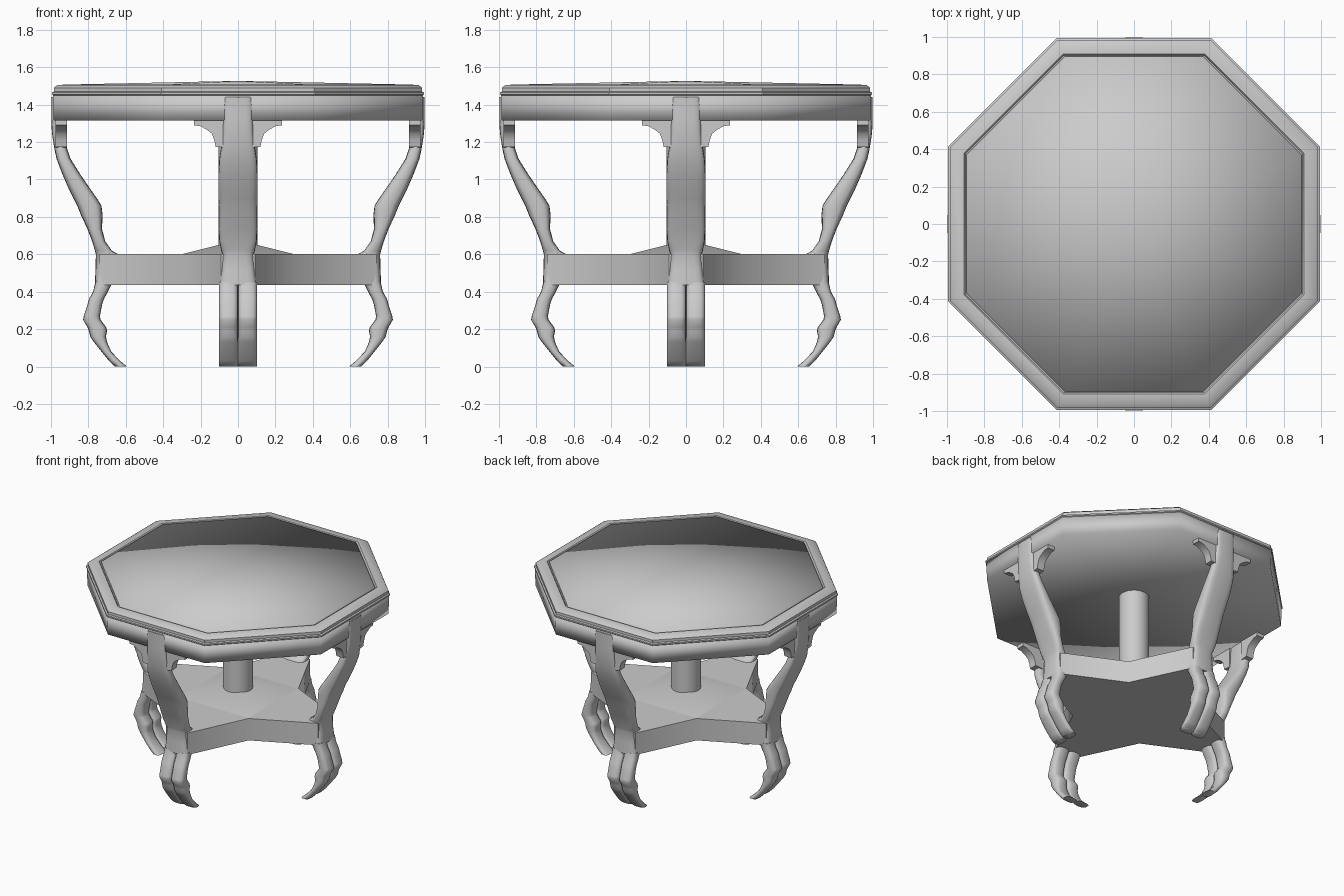
import bpy, bmesh
from math import cos, sin, pi, radians, copysign
from mathutils import Matrix, Vector

cube = bpy.data.objects.get("Cube")
if cube:
    bpy.data.objects.remove(cube, do_unlink=True)

grey = bpy.data.materials.new("plain grey")
grey.use_nodes = True
grey.diffuse_color = (0.6, 0.6, 0.6, 1)
grey.node_tree.nodes["Principled BSDF"].inputs["Base Color"].default_value = grey.diffuse_color


def finish(name, bm, angle=50, turn=0):
    """Turn a bmesh into a shaded object, rotated about the table centre."""
    bmesh.ops.recalc_face_normals(bm, faces=bm.faces)
    bmesh.ops.rotate(bm, verts=bm.verts, matrix=Matrix.Rotation(turn, 3, "Z"))
    mesh = bpy.data.meshes.new(name)
    bm.to_mesh(mesh)
    bm.free()
    mesh.materials.append(grey)
    obj = bpy.data.objects.new(name, mesh)
    bpy.context.collection.objects.link(obj)
    bpy.ops.object.select_all(action="DESELECT")
    obj.select_set(True)
    bpy.context.view_layer.objects.active = obj
    bpy.ops.object.shade_smooth_by_angle(angle=radians(angle))


def loft(rings, bottom=None, top=None):
    """Skin rings of points; each end is an n-gon, or a fan to a given point."""
    bm = bmesh.new()
    loops = [[bm.verts.new(p) for p in ring] for ring in rings]
    n = len(loops[0])
    for a, b in zip(loops, loops[1:]):
        for i in range(n):
            j = (i + 1) % n
            bm.faces.new((a[i], a[j], b[j], b[i]))
    for loop, tip in ((loops[0], bottom), (loops[-1], top)):
        if tip is None:
            bm.faces.new(loop)
        else:
            v = bm.verts.new(tip)
            for i in range(n):
                bm.faces.new((loop[i], loop[(i + 1) % n], v))
    return bm


def octagon(apothem, z):
    r = apothem / cos(pi / 8)
    return [(r * cos(pi / 8 + k * pi / 4), r * sin(pi / 8 + k * pi / 4), z) for k in range(8)]


def rounded(z, inner, outer, half, y=0, steps=20, power=0.55):
    """Rounded-box cross-section of a leg or toe."""
    ring = []
    for k in range(steps):
        c, s = cos(2 * pi * k / steps), sin(2 * pi * k / steps)
        ring.append(((inner + outer) / 2 + (outer - inner) / 2 * copysign(abs(c) ** power, c),
                     y + half * copysign(abs(s) ** power, s), z))
    return ring


def prism(points, offset):
    bm = bmesh.new()
    face = bm.faces.new([bm.verts.new(p) for p in points])
    out = bmesh.ops.extrude_face_region(bm, geom=[face])["geom"]
    bmesh.ops.translate(bm, vec=offset, verts=[v for v in out if isinstance(v, bmesh.types.BMVert)])
    return bm


# Table top: skirt with a shallow hollow underneath, then the moulded rim
finish("table_skirt", loft([octagon(0.985, 1.315), octagon(0.99, 1.45)], bottom=(0, 0, 1.36)), 100)
rim = [(0.99, 1.45), (0.995, 1.455), (0.995, 1.465), (0.985, 1.47), (0.985, 1.49),
       (0.965, 1.505), (0.91, 1.508), (0.902, 1.495)]
finish("table_rim", loft([octagon(*p) for p in rim]), 44)

# Slightly domed inset panel, softly shaded over its edge
finish("top_panel", loft([octagon(0.895, 1.49), octagon(0.895, 1.508)], top=(0, 0, 1.527)), 100)

# Centre post between shelf and top
bm = bmesh.new()
bmesh.ops.create_cone(bm, cap_ends=True, segments=24, radius1=0.105, radius2=0.105, depth=0.8,
                      matrix=Matrix.Translation((0, 0, 0.98)))
finish("centre_post", bm)

# Cross-shaped shelf with a low pyramid in the middle
outline = []
for k in range(4):
    turn = Matrix.Rotation(k * pi / 2, 3, "Z")
    outline += [turn @ Vector(p) for p in ((0.74, -0.09, 0.435), (0.74, 0.09, 0.435), (0.3, 0.3, 0.435))]
finish("shelf", prism(outline, (0, 0, 0.167)), 40)
bm = bmesh.new()
bmesh.ops.create_cone(bm, cap_ends=True, segments=4, radius1=0.3 * 2 ** 0.5, radius2=0, depth=0.075,
                      matrix=Matrix.Translation((0, 0, 0.638)) @ Matrix.Rotation(pi / 4, 4, "Z"))
finish("shelf_rise", bm, 60)

# Height, inner edge, outer edge, half width
leg = [(0.435, 0.66, 0.765, 0.1), (0.52, 0.63, 0.762, 0.092), (0.6, 0.64, 0.76, 0.085),
       (0.62, 0.675, 0.765, 0.09), (0.67, 0.71, 0.78, 0.1), (0.735, 0.727, 0.805, 0.103),
       (0.81, 0.724, 0.84, 0.104), (0.86, 0.73, 0.86, 0.105), (0.9, 0.755, 0.88, 0.105),
       (0.95, 0.79, 0.905, 0.105), (1.03, 0.845, 0.94, 0.105), (1.11, 0.895, 0.97, 0.1),
       (1.17, 0.915, 0.983, 0.09), (1.25, 0.92, 0.995, 0.082), (1.32, 0.92, 0.998, 0.08),
       (1.44, 0.92, 0.998, 0.08)]
toe = [(0, 0.594, 0.66), (0.03, 0.63, 0.69), (0.08, 0.678, 0.73), (0.13, 0.7, 0.77), (0.16, 0.706, 0.79),
       (0.19, 0.7, 0.797), (0.21, 0.705, 0.805), (0.25, 0.735, 0.828), (0.27, 0.738, 0.825),
       (0.33, 0.727, 0.805), (0.36, 0.717, 0.797), (0.4, 0.695, 0.775), (0.45, 0.67, 0.763)]
bracket = [(0.06, 1.32), (0.235, 1.32), (0.235, 1.29), (0.2, 1.285), (0.165, 1.265), (0.14, 1.245),
           (0.127, 1.21), (0.12, 1.175), (0.06, 1.17)]

# Four identical legs, each with two toes and two scrolled brackets
for k, place in enumerate(("left", "back", "right", "front")):
    turn = k * pi / 2
    finish(place + "_leg", loft([rounded(*p) for p in leg]), 60, turn)
    for side, word in ((1, "a"), (-1, "b")):
        rings = [rounded(*p, 0.051, side * 0.051, 16, 0.7) for p in toe]
        finish(f"{place}_toe_{word}", loft(rings), 60, turn)
        points = [(0.915, side * y, z) for y, z in bracket]
        finish(f"{place}_bracket_{word}", prism(points, (0.06, 0, 0)), 40, turn)
